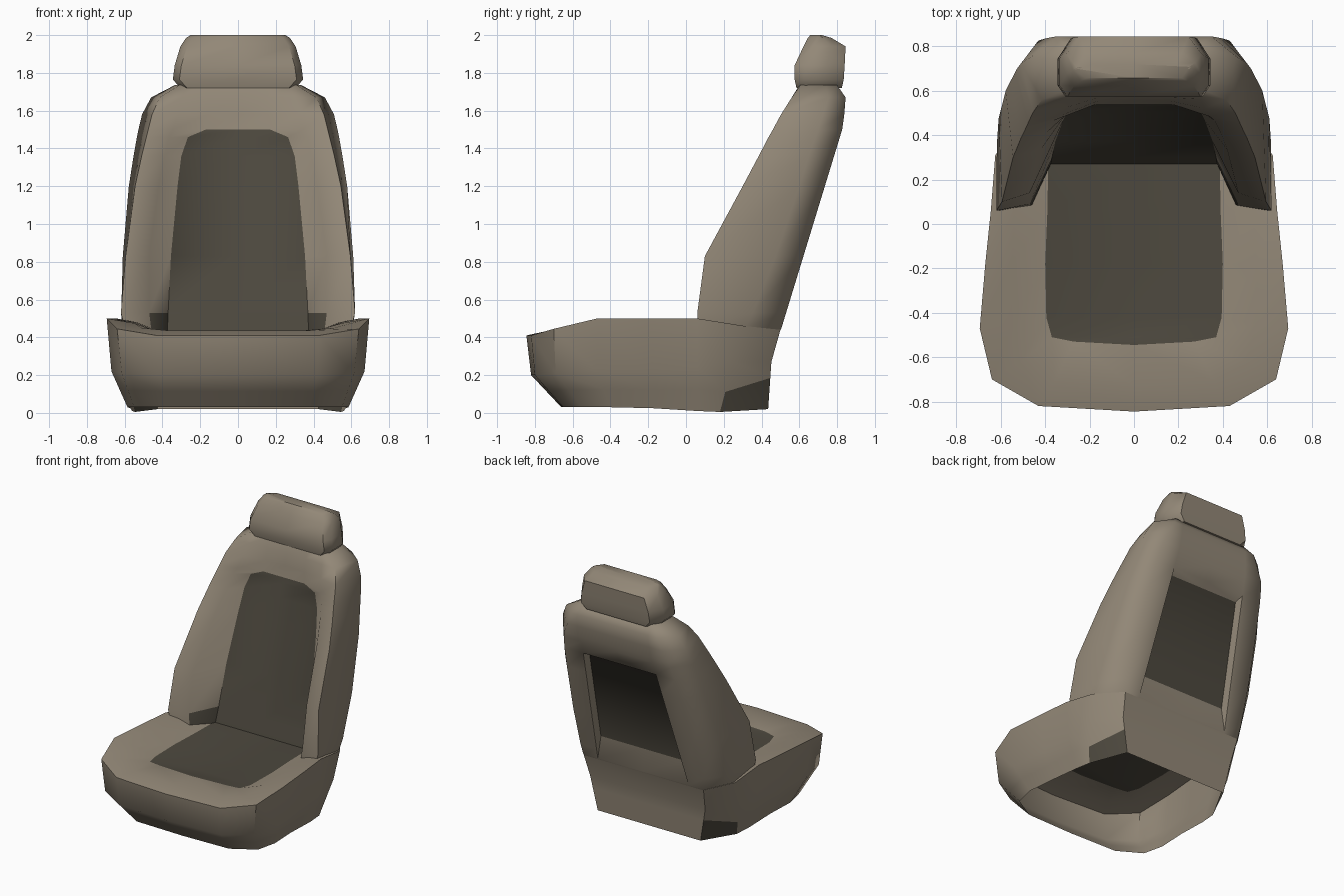
import bpy, bmesh, math

if "Cube" in bpy.data.objects:
    bpy.data.objects.remove(bpy.data.objects["Cube"])


def material(name, rgb):
    m = bpy.data.materials.new(name)
    m.diffuse_color = (*rgb, 1)
    m.use_nodes = True
    m.node_tree.nodes["Principled BSDF"].inputs["Base Color"].default_value = m.diffuse_color
    return m


TAN = material("taupe upholstery", (0.29, 0.245, 0.185))
DARK = material("dark fabric", (0.075, 0.066, 0.049))


def face(bm, pts, dark=False):
    """Add one face and its mirror image."""
    for s in (1, -1):
        loop = []
        for x, y, z in pts:
            co = (x * s, y, z)
            if co not in loop:
                loop.append(co)
        f = bm.faces.new([bm.verts.new(c) for c in loop[::s]])
        f.material_index = int(dark)


def loft(bm, rings, dark=lambda i, j: False, skip=lambda i, j: False):
    """Skin half rings (listed from centre line to centre line)."""
    for i in range(len(rings) - 1):
        a, b = rings[i], rings[i + 1]
        for j in range(len(a) - 1):
            if not skip(i, j):
                face(bm, [a[j], a[j + 1], b[j + 1], b[j]], dark(i, j))


def finish(bm, name, angle=40):
    bmesh.ops.remove_doubles(bm, verts=bm.verts, dist=0.0005)
    bmesh.ops.recalc_face_normals(bm, faces=bm.faces)
    me = bpy.data.meshes.new(name)
    bm.to_mesh(me)
    bm.free()
    me.materials.append(TAN)
    me.materials.append(DARK)
    ob = bpy.data.objects.new(name, me)
    bpy.context.collection.objects.link(ob)
    bpy.ops.object.select_all(action='DESELECT')
    ob.select_set(True)
    bpy.context.view_layer.objects.active = ob
    bpy.ops.object.shade_smooth_by_angle(angle=math.radians(angle))


# Seat cushion: hollow shell, open underneath, with raised side bolsters
bottom = [(0, .435, .02), (.425, .435, .02), (.545, .18, .005), (.57, -.18, .025),
          (.585, -.40, .03), (.55, -.55, .03), (.38, -.65, .03), (0, -.66, .03)]
middle = [(0, .452, .27), (.475, .452, .27), (.615, .25, .27), (.645, -.18, .22),
          (.67, -.47, .22), (.615, -.69, .21), (.42, -.80, .20), (0, -.82, .20)]
rim = [(0, .50, .44), (.495, .50, .44), (.625, .31, .46), (.67, -.18, .5),
       (.695, -.47, .5), (.64, -.70, .445), (.43, -.82, .41), (0, -.845, .41)]
crest = [(.48, .40, .44), (.54, .06, .48), (.55, -.18, .48),
         (.55, -.45, .475), (.51, -.62, .45), (.36, -.71, .435), (0, -.73, .435)]
insert = [(.385, .30, .42), (.39, .06, .42), (.40, -.18, .42),
          (.395, -.42, .42), (.37, -.51, .425), (.27, -.53, .43), (0, -.545, .43)]
# Extra side points where the backrest bolster meets the cushion
bottom.insert(3, (.56, .06, .01))
middle.insert(3, (.63, .06, .24))
rim.insert(3, (.645, .06, .5))
crest.insert(1, (.51, .25, .46))
insert.insert(1, (.387, .25, .42))
# Ring bounding the dark patch on the rear corners
patch = [tuple(p + (q - p) * t for p, q in zip(a, b)) for a, b, t in
         zip(bottom, middle, [.66, .66, .4] + [.5] * 6)]
bm = bmesh.new()
loft(bm, [bottom, patch, middle, rim], lambda i, j: (i, j) == (0, 1))
loft(bm, [rim[1:], crest, insert])
for a, b in zip(insert, insert[1:]):
    face(bm, [a, b, (0, b[1], b[2]), (0, a[1], a[2])], True)
finish(bm, "seat_cushion")


# Backrest: stacked sections with side bolsters and a framed rear panel
Z0, Z1 = .45, 1.36


def rear_y(z):
    return .53 + .306 * (z - .53)


def recess_x(z):
    return .375 - .075 * (z - Z0) / (Z1 - Z0)


# z, insert x/y, inner crest x/y, outer crest x/y, seam x/y, rear edge x
sections = [
    (.42, .375, .27, .46, .085, .60, .06, .60, .30, .485),
    (.45, .373, .277, .46, .085, .60, .06, .61, .315, .495),
    (.53, .37, .30, .47, .09, .62, .06, .618, .355, .50),
    (.83, .355, .37, .47, .14, .595, .10, .61, .475, .495),
    (1.20, .32, .465, .42, .335, .545, .30, .578, .60, .47),
    (1.36, .30, .505, .39, .415, .51, .385, .553, .65, .455),
    (1.46, .265, .53, .365, .465, .485, .437, .535, .685, .44),
    (1.50, .17, .54, .345, .483, .475, .46, .527, .70, .43),
    (1.58, .16, .555, .32, .52, .455, .503, .508, .725, .39),
    (1.67, .16, .57, .30, .562, .415, .56, .46, .755, .35),
    (1.735, .16, .60, .27, .60, .31, .605, .335, .74, .30)]
rear_fix = {.42: .49, 1.58: .838, 1.67: .845, 1.735: .80}
rings = []
for z, xi, yi, xc, yc, x3, y3, x4, y4, xp in sections:
    yb = rear_fix.get(z, rear_y(z))
    xr = min(recess_x(z), xp - .04)
    rings.append([(0, yi, z), (xi, yi, z), (xc, yc, z), (x3, y3, z),
                  (x4, y4, z), (xp, yb, z), (xr, yb, z), (0, yb, z)])
bm = bmesh.new()
loft(bm, rings,
     dark=lambda i, j: (j == 0 and i < 7) or (i < 2 and j == 1),
     skip=lambda i, j: j == 6 and 1 <= i < 5)
face(bm, rings[-1])
# Recess in the rear panel: side wall, top wall, lower ramp, dark floor
lo, hi = .62, 1.335
fl = (recess_x(lo) - .01, rear_y(lo) - .055, lo)
fh = (recess_x(hi) - .01, rear_y(hi) - .055, hi)
ol, oh = rings[1][6], rings[5][6]
face(bm, [r[6] for r in rings[1:6]] + [fh, fl])
face(bm, [ol, fl, (0, fl[1], lo), (0, ol[1], Z0)])
face(bm, [oh, fh, (0, fh[1], hi), (0, oh[1], Z1)])
face(bm, [fl, fh, (0, fh[1], hi), (0, fl[1], lo)], True)
finish(bm, "backrest", 62)

# Headrest: tapered block with chamfered rear corners
# z, half width, front y, rear y
levels = [(1.72, .305, .585, .825), (1.765, .345, .575, .835),
          (1.84, .335, .575, .84), (1.94, .305, .622, .845),
          (1.985, .275, .645, .77), (2.0, .25, .658, .72)]
rings = []
for z, x, yf, yb in levels:
    ym = yf + (yb - yf) * .65
    rings.append([(0, yf, z), (x - .035, yf, z), (x, yf + .05, z),
                  (x, ym, z), (x - .06, yb, z), (0, yb, z)])
bm = bmesh.new()
loft(bm, rings)
face(bm, rings[0])
face(bm, rings[-1])
finish(bm, "headrest", 48)
